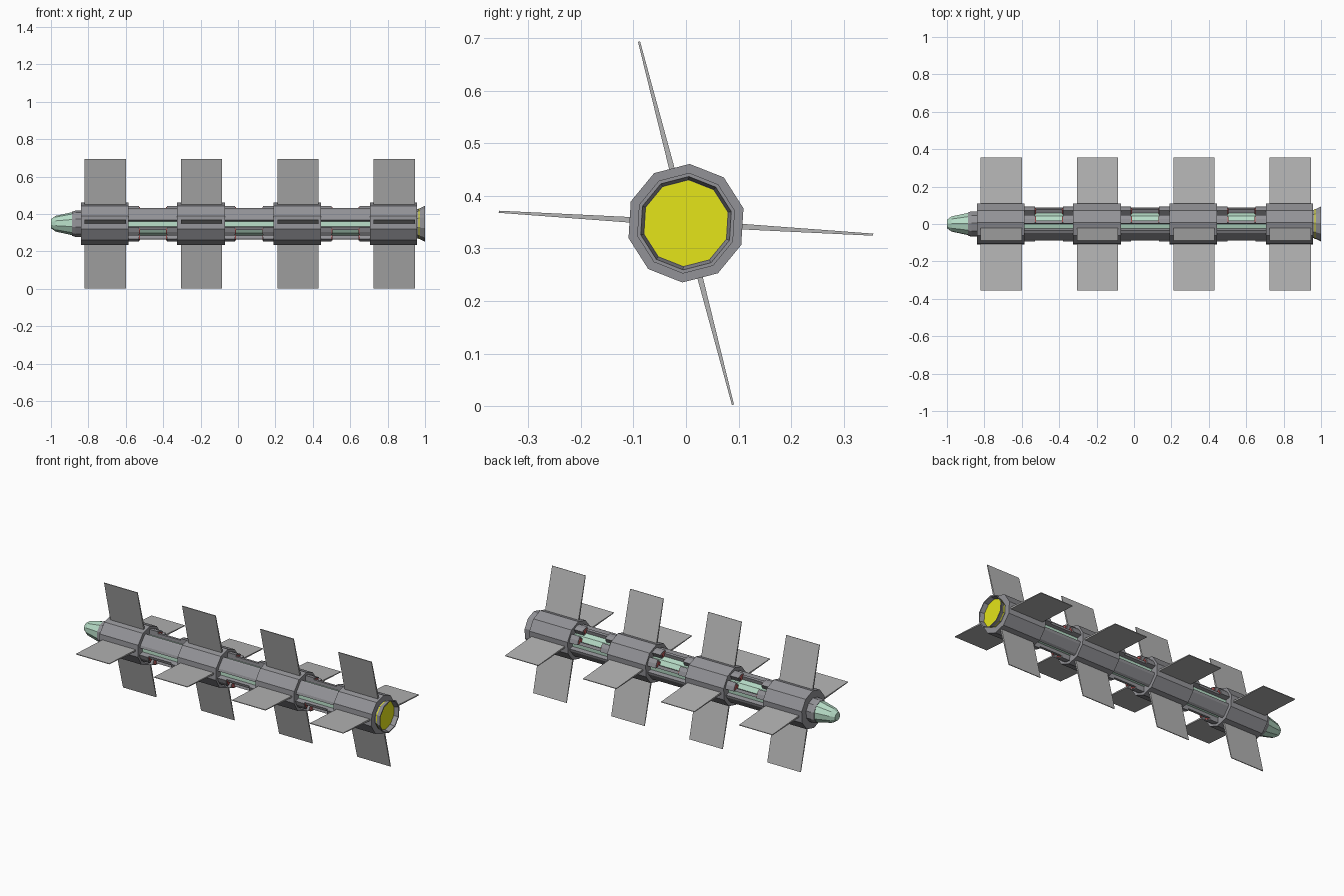
import bpy, bmesh, math
from mathutils import Vector

if "Cube" in bpy.data.objects:
    bpy.data.objects.remove(bpy.data.objects["Cube"])

AXIS_Z = 0.348      # height of the long axis
PHASE = 86.5        # angle of the first corner of the ten-sided sections


def material(name, rgb):
    m = bpy.data.materials.new(name)
    m.diffuse_color = (*rgb, 1)
    m.use_nodes = True
    m.node_tree.nodes["Principled BSDF"].inputs["Base Color"].default_value = m.diffuse_color
    return m


GREY = material("body grey", (0.29, 0.29, 0.31))
FIN = material("fin grey", (0.46, 0.46, 0.46))
DARK = material("dark grey", (0.12, 0.12, 0.13))
GREEN = material("pale green", (0.47, 0.72, 0.57))
RED = material("dull red", (0.6, 0.12, 0.12))
YELLOW = material("yellow", (0.78, 0.78, 0.01))


def polar(x, r, deg):
    a = math.radians(deg)
    return Vector((x, r * math.cos(a), AXIS_Z + r * math.sin(a)))


def finish(name, bm, mat):
    bmesh.ops.recalc_face_normals(bm, faces=bm.faces)
    me = bpy.data.meshes.new(name)
    bm.to_mesh(me)
    bm.free()
    me.materials.append(mat)
    ob = bpy.data.objects.new(name, me)
    bpy.context.collection.objects.link(ob)
    return ob


def lathe(name, profile, mat, sides=10):
    """Closed ten-sided solid from (x, radius) rings along the long axis."""
    bm = bmesh.new()
    rings = [[bm.verts.new(polar(x, r, PHASE + 360 * i / sides)) for i in range(sides)]
             for x, r in profile]
    for a, b in zip(rings, rings[1:]):
        for i in range(sides):
            j = (i + 1) % sides
            bm.faces.new((a[i], a[j], b[j], b[i]))
    bm.faces.new(rings[0])
    bm.faces.new(rings[-1])
    return finish(name, bm, mat)


def arc(name, x0, x1, r0, r1, angles, mat):
    """Curved plate between two radii, following a list of angles."""
    bm = bmesh.new()
    rows = [[bm.verts.new(polar(x, r, a)) for x, r in ((x0, r0), (x1, r0), (x1, r1), (x0, r1))]
            for a in angles]
    for a, b in zip(rows, rows[1:]):
        for i in range(4):
            j = (i + 1) % 4
            bm.faces.new((a[i], a[j], b[j], b[i]))
    bm.faces.new(rows[0])
    bm.faces.new(rows[-1])
    return finish(name, bm, mat)


def fin(x0, x1, deg):
    """Thin fin, tapering in thickness towards the tip."""
    a = math.radians(deg)
    side = Vector((0, -math.sin(a), math.cos(a)))
    bm = bmesh.new()
    ends = []
    for r, t in ((0.09, 0.0055), (0.357, 0.002)):
        ends.append([bm.verts.new(polar(x, r, deg) + side * s * t)
                     for x, s in ((x0, -1), (x1, -1), (x1, 1), (x0, 1))])
    for i in range(4):
        j = (i + 1) % 4
        bm.faces.new((ends[0][i], ends[0][j], ends[1][j], ends[1][i]))
    bm.faces.new(ends[0])
    bm.faces.new(ends[1])
    finish("fin", bm, FIN)


# inner core, nose and collar
lathe("core", [(-0.86, 0.066), (0.95, 0.066)], GREEN)
lathe("nose_cone", [(-1.0, 0.024), (-0.975, 0.042), (-0.885, 0.062), (-0.87, 0.064)], GREEN)
lathe("nose_collar", [(-0.888, 0.064), (-0.87, 0.070), (-0.83, 0.070)], GREY)

# tail nozzle with recessed glowing disc
lathe("nozzle", [(0.95, 0.078), (0.962, 0.078), (1.0, 0.096), (1.0, 0.089), (0.972, 0.083)], GREY)
lathe("nozzle_disc", [(0.965, 0.082), (0.974, 0.082)], YELLOW)

# four sleeves, each with four fins
SLEEVES = [(-0.84, -0.585), (-0.325, -0.07), (0.19, 0.445), (0.705, 0.957)]
for x0, x1 in SLEEVES:
    lathe("sleeve", [(x0, 0.113), (x1, 0.113)], GREY)
    for deg in (104.5, 176.5, 284.5, 356.5):
        fin(x0 + 0.02, x0 + 0.24, deg)

# open bays between the sleeves, alike on opposite sides
for (_, x0), (x1, _) in zip(SLEEVES, SLEEVES[1:]):
    for turn in (0, 180):
        # solid side panel
        arc("side_panel", x0, x1, 0.06, 0.090,
            [turn + a for a in (113, 122.5, 158.5, 168)], GREY)
        # two rails framing the window
        for a in (18, 83):
            arc("rail", x0, x1, 0.06, 0.085, [turn + a - 6, turn + a + 6], GREY)
        # latch blocks at both ends with red tips facing the window
        for xs, d in ((x0, 1), (x1, -1)):
            for lo, hi in ((12, 42), (59, 89)):
                mid = (lo + hi) / 2
                arc("latch_block", xs, xs + d * 0.055, 0.06, 0.096,
                    [turn + lo, turn + mid, turn + hi], GREY)
                arc("latch_tip", xs + d * 0.05, xs + d * 0.060, 0.068, 0.090,
                    [turn + lo + 5, turn + mid, turn + hi - 5], RED)
